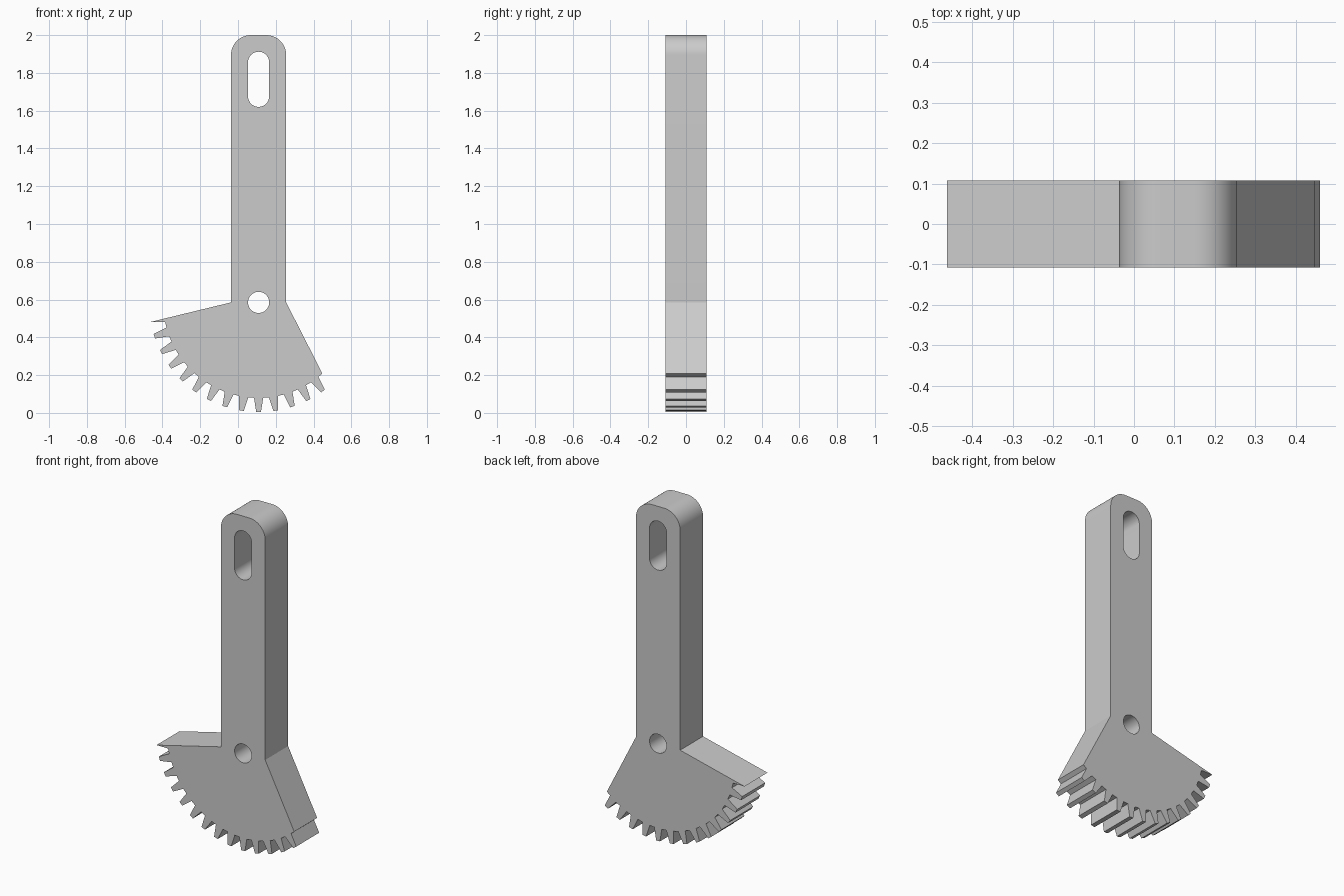
import bpy
from math import sin, cos, pi, radians
from mathutils import Vector

if "Cube" in bpy.data.objects:
    bpy.data.objects.remove(bpy.data.objects["Cube"])

PIVOT = Vector((0.109, 0.585))
HALF_WIDTH, HALF_DEPTH = 0.146, 0.108
ROOT_R, TIP_R = 0.505, 0.58
PITCH = 9
TOP, FILLET, HOLE_R = 2.0, 0.105, 0.056


def arc(centre, radius, start, end, steps=16):
    """Points on an arc, angles in degrees counter-clockwise from +x."""
    angles = [radians(start + (end - start) * i / steps) for i in range(steps + 1)]
    return [Vector(centre) + radius * Vector((cos(a), sin(a))) for a in angles]


def gear_point(angle, radius, side):
    """Corner at a signed sideways offset from a tooth axis (0 is straight down)."""
    a = radians(angle)
    along, across = Vector((sin(a), -cos(a))), Vector((cos(a), sin(a)))
    return PIVOT + along * radius + across * side


# Toothed sector: a cut-off end tooth, then the full teeth
left, right = PIVOT.x - HALF_WIDTH, PIVOT.x + HALF_WIDTH
outline = [Vector((left, PIVOT.y)),
           gear_point(-9 * PITCH, TIP_R, 0.0125), gear_point(-9 * PITCH, ROOT_R, 0.0245)]
for n in range(-8, 5):
    for radius, side in ((ROOT_R, -0.0245), (TIP_R, -0.0125), (TIP_R, 0.0125), (ROOT_R, 0.0245)):
        outline.append(gear_point(n * PITCH, radius, side))
outline += [gear_point(5 * PITCH, ROOT_R, -0.0275), Vector((right, PIVOT.y))]

# Arm with rounded top corners
outline += arc((right - FILLET, TOP - FILLET), FILLET, 0, 90)
outline += arc((left + FILLET, TOP - FILLET), FILLET, 90, 180)

# Pivot hole and long slot
pivot_hole = arc(PIVOT, HOLE_R, 0, 360, 48)[:-1]
slot = arc((PIVOT.x, 1.856), HOLE_R, 0, 180, 24) + arc((PIVOT.x, 1.676), HOLE_R, 180, 360, 24)

# Extrude the filled profile through its thickness
curve = bpy.data.curves.new("sector_gear_arm", "CURVE")
curve.dimensions = "2D"
curve.fill_mode = "BOTH"
curve.extrude = HALF_DEPTH
for loop in (outline, pivot_hole, slot):
    spline = curve.splines.new("POLY")
    spline.points.add(len(loop) - 1)
    for point, co in zip(spline.points, loop):
        point.co = (co.x, co.y, 0, 1)
    spline.use_cyclic_u = True

arm = bpy.data.objects.new("sector_gear_arm", curve)
bpy.context.collection.objects.link(arm)
arm.rotation_euler.x = pi / 2

# Convert to a clean mesh with crisp edges
bpy.ops.object.select_all(action="DESELECT")
arm.select_set(True)
bpy.context.view_layer.objects.active = arm
bpy.ops.object.convert(target="MESH")
bpy.ops.object.transform_apply(location=False, rotation=True, scale=False)
bpy.ops.object.mode_set(mode="EDIT")
bpy.ops.mesh.select_all(action="SELECT")
bpy.ops.mesh.remove_doubles(threshold=0.0005)
bpy.ops.mesh.normals_make_consistent(inside=False)
bpy.ops.object.mode_set(mode="OBJECT")
bpy.ops.object.shade_smooth_by_angle(angle=radians(25))

# Plain grey finish
grey = bpy.data.materials.new("plain_grey")
grey.use_nodes = True
colour = (0.6, 0.6, 0.6, 1)
grey.diffuse_color = colour
grey.node_tree.nodes["Principled BSDF"].inputs["Base Color"].default_value = colour
arm.data.materials.clear()
arm.data.materials.append(grey)
